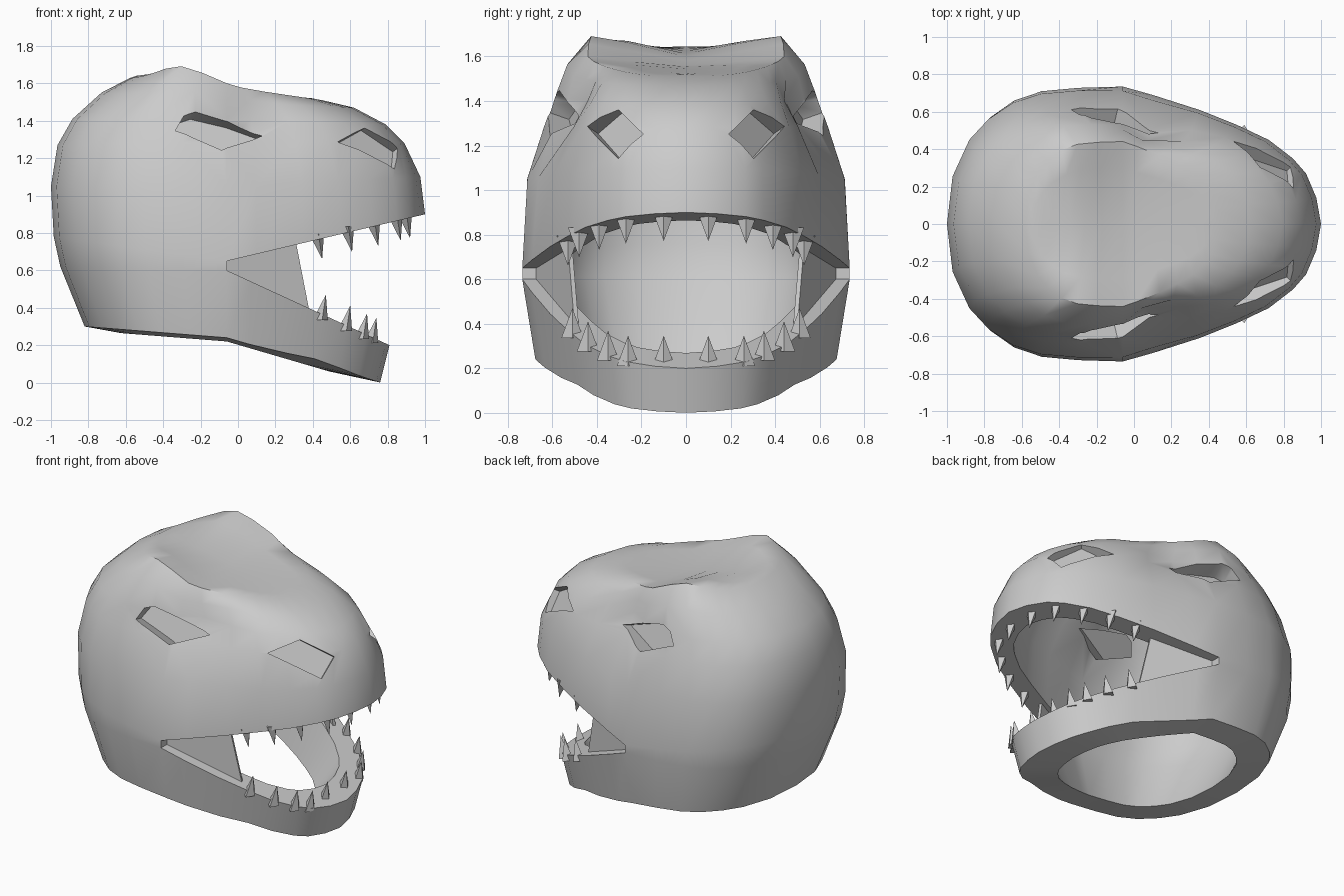
import bpy, bmesh
from math import exp, radians
from mathutils import Vector

if "Cube" in bpy.data.objects:
    bpy.data.objects.remove(bpy.data.objects["Cube"])

X0 = -0.06  # mouth corner
# half plan outline, snout tip to back of skull
HALF = [(1, 0), (.975, .14), (.92, .27), (.85, .35), (.72, .45), (.55, .53), (.35, .61),
        (.1, .69), (X0, .735), (-.3, .728), (-.5, .71), (-.65, .66), (-.78, .57),
        (-.88, .46), (-.97, .26), (-1, 0)]
PLAN = HALF + [(x, -y) for x, y in HALF[-2:0:-1]]
# rings: front x, back x, width scale, z front/mid/back, eye pinch, brow bump, inner drop
RINGS = [(.76, -.82, .92, 0, .24, .30, 0, 0, .02),
         (.81, -.95, 1, .2, .60, .62, 0, 0, 0),
         (1, -.985, 1, .9, .65, .78, 0, 0, 0),
         (.975, -1, .98, 1.1, 1.05, 1.05, .02, 0, 0),
         (.89, -.965, .88, 1.28, 1.29, 1.27, .17, 0, .03),
         (.79, -.885, .82, 1.38, 1.41, 1.41, .22, 0, .06),
         (.62, -.73, .74, 1.47, 1.50, 1.55, .13, .06, .1),
         (.45, -.58, .6, 1.51, 1.585, 1.62, 0, .09, .12),
         (.42, -.54, .4, 1.515, 1.57, 1.63, 0, .07, .12),
         (.4, -.5, 0, 1.52, 1.56, 1.645, 0, 0, .12)]


def make_object(name, bm):
    me = bpy.data.meshes.new(name)
    bm.to_mesh(me)
    bm.free()
    ob = bpy.data.objects.new(name, me)
    bpy.context.collection.objects.link(ob)
    return ob


def ring_points(r, inset):
    xf, xb, w, zf, zm, zb, pinch, bump, drop = r
    if zf == 0:
        inset *= 1.3  # thicker neck rim
    pts = []
    for X, Y in PLAN:
        end, ze, lim = (xf, zf, 1) if X > X0 else (xb, zb, -1)
        k = inset if abs(end) > .7 else inset * .5
        if zf == 0 and X > X0:
            k *= 1.4
        x = X0 + (X - X0) * (end - lim * k - X0) / (lim - X0)
        y = Y * w * (1 - inset / .735) * (1 - pinch * exp(-((x - .1) / .21) ** 2))
        z = zm + (ze - zm) * (x - X0) / (end - X0)
        z += bump * exp(-((x + .3) / .18) ** 2) - (drop if inset else 0)
        if zf == 0 and not inset:
            z += .025 * exp(-((x - .42) / .18) ** 2)
        pts.append((x, y, z))
    return pts


# hollow head: outer and inner skins joined along the mouth and neck rims
bm = bmesh.new()
n = len(PLAN)
total = n * len(RINGS)
V = [bm.verts.new(p) for inset in (0, .15) for r in RINGS for p in ring_points(r, inset)]
faces = []
for j in range(len(RINGS) - 1):
    for i in range(n):
        k = (i + 1) % n
        if j == 1 and max(PLAN[i][0], PLAN[k][0]) > X0 + .001:
            continue  # open mouth
        faces.append((j * n + i, j * n + k, (j + 1) * n + k, (j + 1) * n + i))
edges = {(f[a], f[(a + 1) % 4]) for f in faces for a in range(4)}
for f in faces:
    bm.faces.new([V[a] for a in f])
    bm.faces.new([V[a + total] for a in reversed(f)])
for a, b in edges:
    if (b, a) not in edges and min(a, b) < total - n:
        bm.faces.new([V[b], V[a], V[a + total], V[b + total]])
bmesh.ops.remove_doubles(bm, verts=bm.verts[:], dist=.0005)
bmesh.ops.recalc_face_normals(bm, faces=bm.faces[:])
head = make_object("head_shell", bm)


def prism(name, pts, direction, near, far, side, grow=1):
    d = Vector(direction).normalized()
    pts = [Vector(p) for p in pts]
    c = sum(pts, Vector()) / len(pts)
    bm = bmesh.new()
    loops = []
    for t in (near, far):
        loop = []
        for p in pts:
            q = c + (p - c) * grow + d * t
            loop.append(bm.verts.new((q.x, q.y * side, q.z)))
        loops.append(loop)
        bm.faces.new(loop)
    for i in range(len(pts)):
        k = (i + 1) % len(pts)
        bm.faces.new([loops[0][i], loops[0][k], loops[1][k], loops[1][i]])
    bmesh.ops.recalc_face_normals(bm, faces=bm.faces[:])
    return make_object(name, bm)


EYE = [(-.34, .59, 1.34), (-.3, .54, 1.41), (-.24, .52, 1.43), (-.05, .51, 1.385),
       (.13, .49, 1.32), (-.1, .56, 1.225)]
NOSTRIL = [(.53, .44, 1.285), (.7, .33, 1.38), (.87, .21, 1.265), (.86, .33, 1.16)]
CHEEK = [(-.08, .68, .58), (-.08, .68, .67), (.31, .53, .75), (.38, .5, .39)]

# eye and nostril recesses with their backs, and cheek webs
for side in (1, -1):
    for name, pts, d in (("eye", EYE, (.2, .85, .3)), ("nostril", NOSTRIL, (.6, .65, .45))):
        cut = prism(name + "_cutter", pts, d, .18, -.07, side)
        cut.hide_render = True
        mod = head.modifiers.new(name, 'BOOLEAN')
        mod.operation, mod.solver, mod.object = 'DIFFERENCE', 'EXACT', cut
        bpy.context.view_layer.objects.active = head
        bpy.ops.object.modifier_apply(modifier=mod.name)
        bpy.data.objects.remove(cut)
        prism(name + "_back", pts, d, -.07, -.13, side, 1.04)
    prism("cheek_web", CHEEK, (.3, 1, 0), 0, -.02, side)

# teeth
UPPER = [(.9, .1), (.85, .27), (.73, .39), (.59, .48), (.43, .53)]
LOWER = [(.72, .1), (.72, .26), (.67, .35), (.58, .44), (.45, .51)]
for name, row, z0, slope, up in (("upper_teeth", UPPER, .65, .236, -1),
                                 ("lower_teeth", LOWER, .6, -.46, 1)):
    bm = bmesh.new()
    for x, y in row:
        for side in (1, -1):
            z = z0 + slope * (x - X0) - up * .03
            base = [bm.verts.new((x + a, y * side + b, z))
                    for a, b in ((.03, 0), (0, .05), (-.05, 0), (0, -.05))]
            tip = bm.verts.new((x + .02, y * side, z + up * .135))
            bm.faces.new(base)
            for i in range(4):
                bm.faces.new([base[i], base[(i + 1) % 4], tip])
    bmesh.ops.recalc_face_normals(bm, faces=bm.faces[:])
    make_object(name, bm)

# smooth skin with crisp rims
bpy.ops.object.select_all(action='DESELECT')
head.select_set(True)
bpy.context.view_layer.objects.active = head
bpy.ops.object.shade_smooth_by_angle(angle=radians(42))
